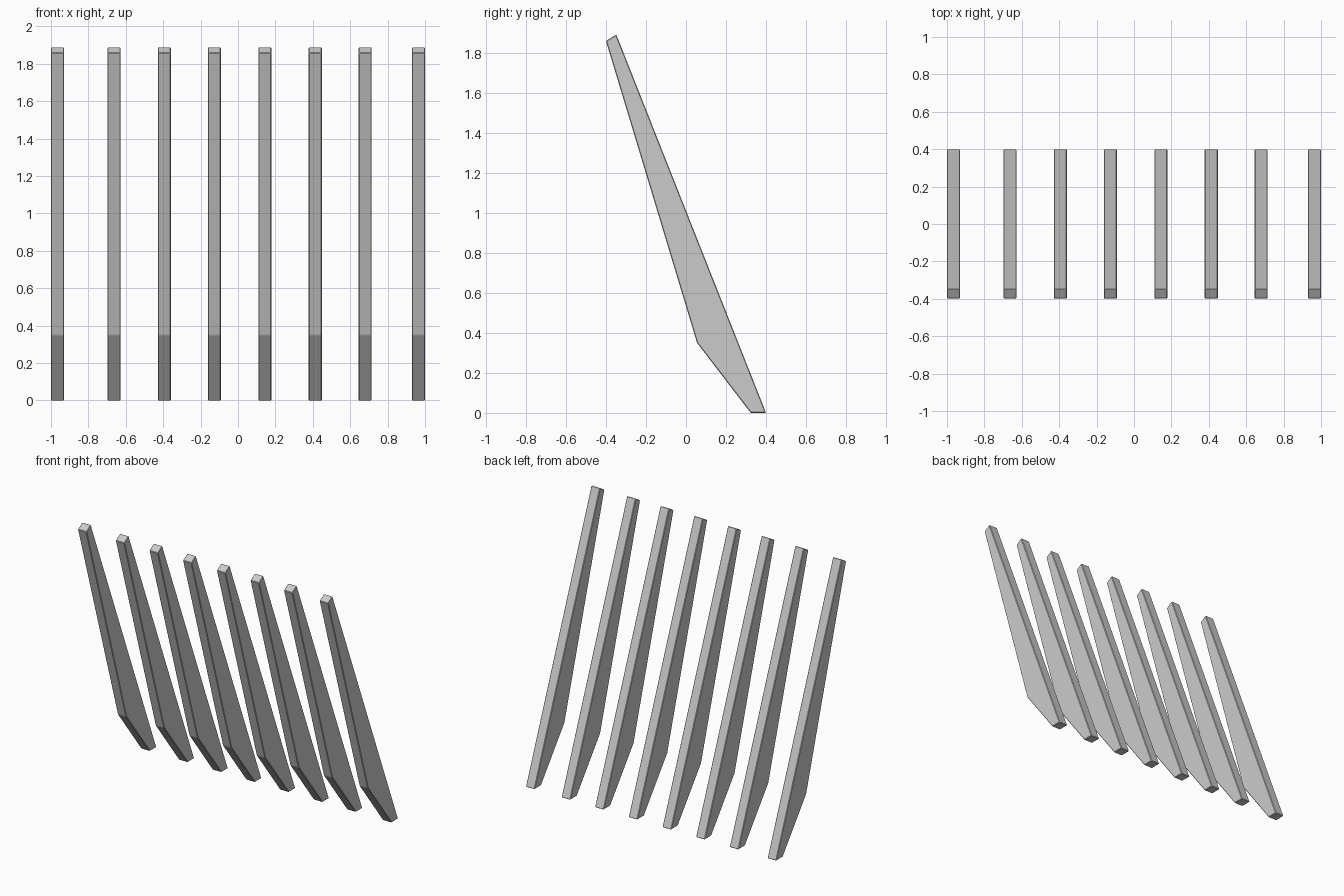
import bpy, bmesh

if "Cube" in bpy.data.objects:
    bpy.data.objects.remove(bpy.data.objects["Cube"])

# side profile (y, z) of one leaning slat, and its thickness along x
PROFILE = [(0.4, 0.0), (-0.348, 1.89), (-0.4, 1.858), (0.055, 0.35), (0.323, 0.0)]
WIDTH = 0.07
CENTRES = [-0.965, -0.663, -0.394, -0.126, 0.144, 0.413, 0.68, 0.965]


def make_slat(name, x):
    # extrude the profile across the slat width
    bm = bmesh.new()
    face = bm.faces.new([bm.verts.new((x - WIDTH / 2, y, z)) for y, z in PROFILE])
    ext = bmesh.ops.extrude_face_region(bm, geom=[face])
    moved = [g for g in ext["geom"] if isinstance(g, bmesh.types.BMVert)]
    bmesh.ops.translate(bm, verts=moved, vec=(WIDTH, 0, 0))
    bmesh.ops.recalc_face_normals(bm, faces=bm.faces)
    mesh = bpy.data.meshes.new(name)
    bm.to_mesh(mesh)
    bm.free()
    obj = bpy.data.objects.new(name, mesh)
    bpy.context.collection.objects.link(obj)
    # thin chamfer on the edges
    bevel = obj.modifiers.new("chamfer", "BEVEL")
    bevel.width = 0.004
    bevel.segments = 1
    bevel.limit_method = 'NONE'


# row of eight backrest slats
for i, x in enumerate(CENTRES):
    make_slat(f"slat_{i + 1}", x)
